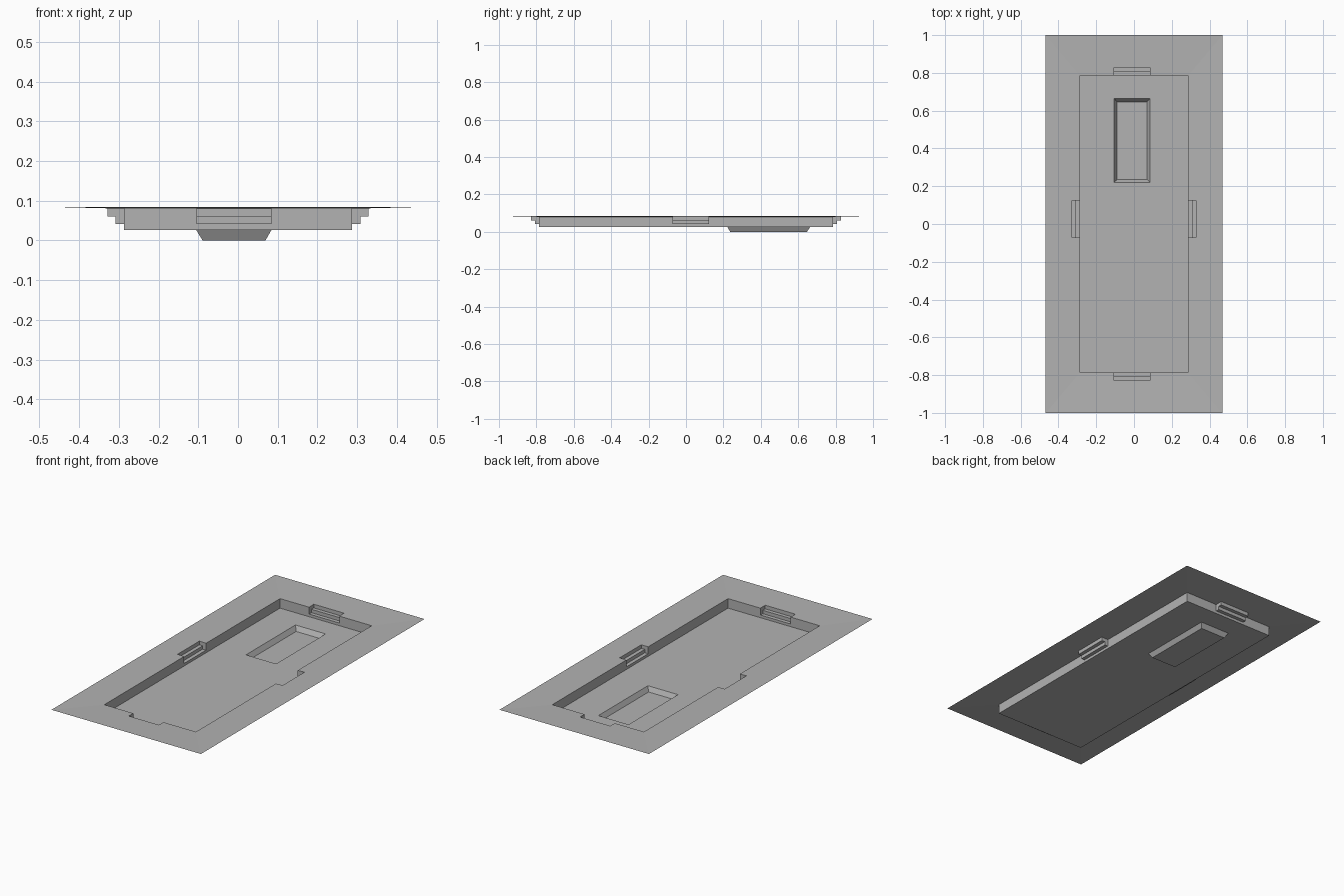
import bpy
import bmesh
from mathutils import Vector

if "Cube" in bpy.data.objects:
    bpy.data.objects.remove(bpy.data.objects["Cube"], do_unlink=True)

grey = bpy.data.materials.new("concrete grey")
grey.use_nodes = True
COLOUR = (0.45, 0.45, 0.45, 1)
grey.diffuse_color = COLOUR
grey.node_tree.nodes["Principled BSDF"].inputs["Base Color"].default_value = COLOUR

# Half sizes and heights
OUT_X, OUT_Y, OUT_Z = 0.468, 1.0, 0.0845
IN_X, IN_Y, RIM_Z = 0.287, 0.786, 0.08
FLOOR_Z = 0.026
STEP_LOW, STEP_HIGH = 0.041, 0.06
TREAD_A, TREAD_B = 0.021, 0.042


def make_object(name, faces, up=True):
    """Build a flat-faced sheet object from lists of corner points."""
    bm = bmesh.new()
    for points in faces:
        bm.faces.new([bm.verts.new(p) for p in points])
    bmesh.ops.remove_doubles(bm, verts=bm.verts, dist=1e-5)
    # Every face looks up or in towards the pit
    bm.normal_update()
    for f in bm.faces:
        c = f.calc_center_median()
        if abs(f.normal.z) > 0.1:
            wrong = f.normal.z < 0
        else:
            wrong = f.normal.dot(Vector((-c.x, -c.y, 0))) < 0
        if wrong:
            f.normal_flip()
    mesh = bpy.data.meshes.new(name)
    bm.to_mesh(mesh)
    bm.free()
    mesh.materials.append(grey)
    ob = bpy.data.objects.new(name, mesh)
    bpy.context.collection.objects.link(ob)


def rect(x0, x1, y0, y1, z):
    return [(x0, y0, z), (x1, y0, z), (x1, y1, z), (x0, y1, z)]


def ring(lower, upper):
    return [[lower[i], lower[(i + 1) % 4], upper[(i + 1) % 4], upper[i]]
            for i in range(4)]


def build_side(name, place, half, reach, out_half, out_reach, u0, u1):
    """One side of the pit: rim apron, wall with an opening, and its steps."""
    def rim(d):
        return RIM_Z + (OUT_Z - RIM_Z) * d / (out_reach - reach)

    def pts(items):
        return [place(u, reach + d, z) for u, d, z in items]

    d_out = out_reach - reach
    top = rim(TREAD_B)
    make_object(name + "_apron", [pts([
        (-out_half, d_out, OUT_Z), (out_half, d_out, OUT_Z),
        (half, 0, RIM_Z), (u1, 0, RIM_Z), (u1, TREAD_B, top),
        (u0, TREAD_B, top), (u0, 0, RIM_Z), (-half, 0, RIM_Z)])])
    make_object(name + "_wall", [pts([
        (-half, 0, FLOOR_Z), (half, 0, FLOOR_Z), (half, 0, RIM_Z),
        (u1, 0, RIM_Z), (u1, 0, STEP_LOW), (u0, 0, STEP_LOW),
        (u0, 0, RIM_Z), (-half, 0, RIM_Z)])])
    # Stair profile swept across the opening, closed by two cheeks
    profile = [(0, STEP_LOW), (TREAD_A, STEP_LOW), (TREAD_A, STEP_HIGH),
               (TREAD_B, STEP_HIGH), (TREAD_B, top)]
    faces = [pts([(u0, *a), (u1, *a), (u1, *b), (u0, *b)])
             for a, b in zip(profile, profile[1:])]
    for u in (u0, u1):
        faces.append(pts([(u, d, z) for d, z in profile + [(0, RIM_Z)]]))
    make_object(name + "_steps", faces)


# Four sides: long ones left and right, short ones front and back
for name, s in (("left", 1), ("right", -1)):
    build_side(name, lambda u, d, z: (s * d, u, z),
               IN_Y, IN_X, OUT_Y, OUT_X, -0.071, 0.124)
for name, s in (("back", 1), ("front", -1)):
    build_side(name, lambda u, d, z: (u, s * d, z),
               IN_X, IN_Y, OUT_X, OUT_Y, -0.105, 0.084)

# Floor around the sunken basin
basin_top = rect(-0.105, 0.084, 0.221, 0.664, FLOOR_Z)
basin_low = rect(-0.089, 0.069, 0.236, 0.647, 0)
make_object("pit_floor", ring(rect(-IN_X, IN_X, -IN_Y, IN_Y, FLOOR_Z), basin_top))
make_object("sunken_basin", ring(basin_low, basin_top) + [basin_low])
